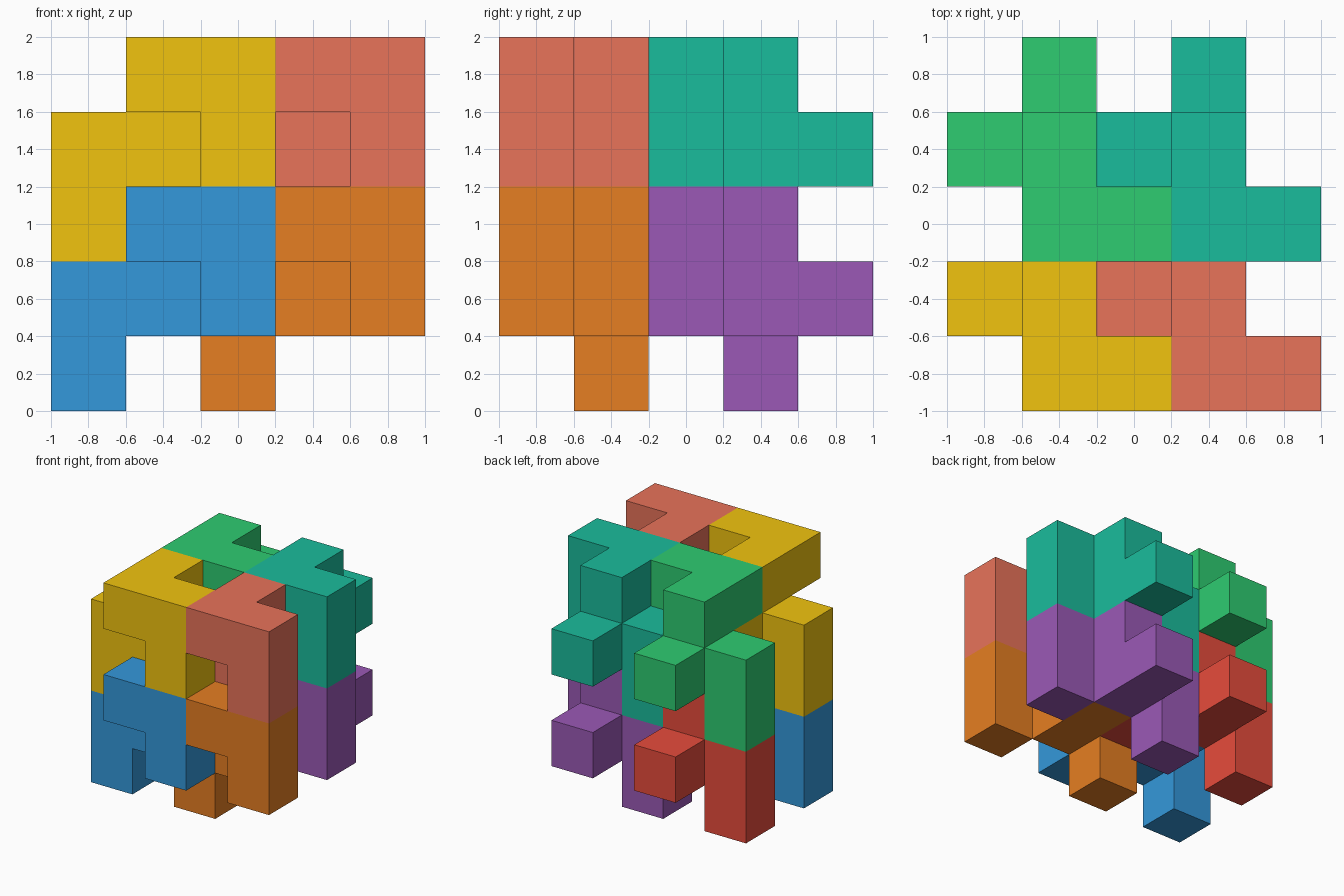
import bpy, bmesh
from mathutils import Vector

if "Cube" in bpy.data.objects:
    bpy.data.objects.remove(bpy.data.objects["Cube"])

S = 0.4  # cell size
# one eight-cell block: the same shape is repeated in a 2x2x2 lattice
CELLS = {(0, 1, 0), (0, 1, 1), (1, 1, 1), (1, 1, 2),
         (1, 0, 2), (2, 0, 2), (2, 0, 1), (1, 2, 1)}
BLOCKS = {
    "blue_block":   ((0, 0, 0), "3498db"),
    "orange_block": ((2, 0, 0), "e67e22"),
    "red_block":    ((0, 2, 0), "e74c3c"),
    "purple_block": ((2, 2, 0), "9b59b6"),
    "yellow_block": ((0, 0, 2), "f1c40f"),
    "salmon_block": ((2, 0, 2), "e8735a"),
    "green_block":  ((0, 2, 2), "2ecc71"),
    "teal_block":   ((2, 2, 2), "1abc9c"),
}


def linear(code):
    rgb = [int(code[i:i + 2], 16) / 255 for i in (0, 2, 4)]
    return [((c + 0.055) / 1.055) ** 2.4 for c in rgb] + [1.0]


def block_mesh():
    """Outer skin of the joined cells, flat areas merged."""
    bm = bmesh.new()
    for cell in CELLS:
        for axis in range(3):
            for sign in (-1, 1):
                n = Vector((0, 0, 0))
                n[axis] = sign
                if tuple(int(a + b) for a, b in zip(cell, n)) in CELLS:
                    continue
                u = Vector((0, 0, 0))
                u[(axis + 1) % 3] = 1
                v = n.cross(u)
                c = Vector(cell) + Vector((0.5, 0.5, 0.5)) + n / 2
                bm.faces.new([bm.verts.new((c + (u * a + v * b) / 2) * S)
                              for a, b in ((-1, -1), (1, -1), (1, 1), (-1, 1))])
    bmesh.ops.remove_doubles(bm, verts=bm.verts, dist=0.001)
    bmesh.ops.dissolve_limit(bm, angle_limit=0.01, verts=bm.verts, edges=bm.edges)
    return bm


# place the eight coloured blocks
for name, (offset, colour) in BLOCKS.items():
    bm = block_mesh()
    bmesh.ops.translate(bm, verts=bm.verts,
                        vec=Vector(offset) * S + Vector((-1, -1, 0)))
    mesh = bpy.data.meshes.new(name)
    bm.to_mesh(mesh)
    bm.free()
    mat = bpy.data.materials.new(name + "_paint")
    mat.diffuse_color = linear(colour)
    mat.use_nodes = True
    mat.node_tree.nodes["Principled BSDF"].inputs["Base Color"].default_value = mat.diffuse_color
    mesh.materials.append(mat)
    bpy.context.collection.objects.link(bpy.data.objects.new(name, mesh))
